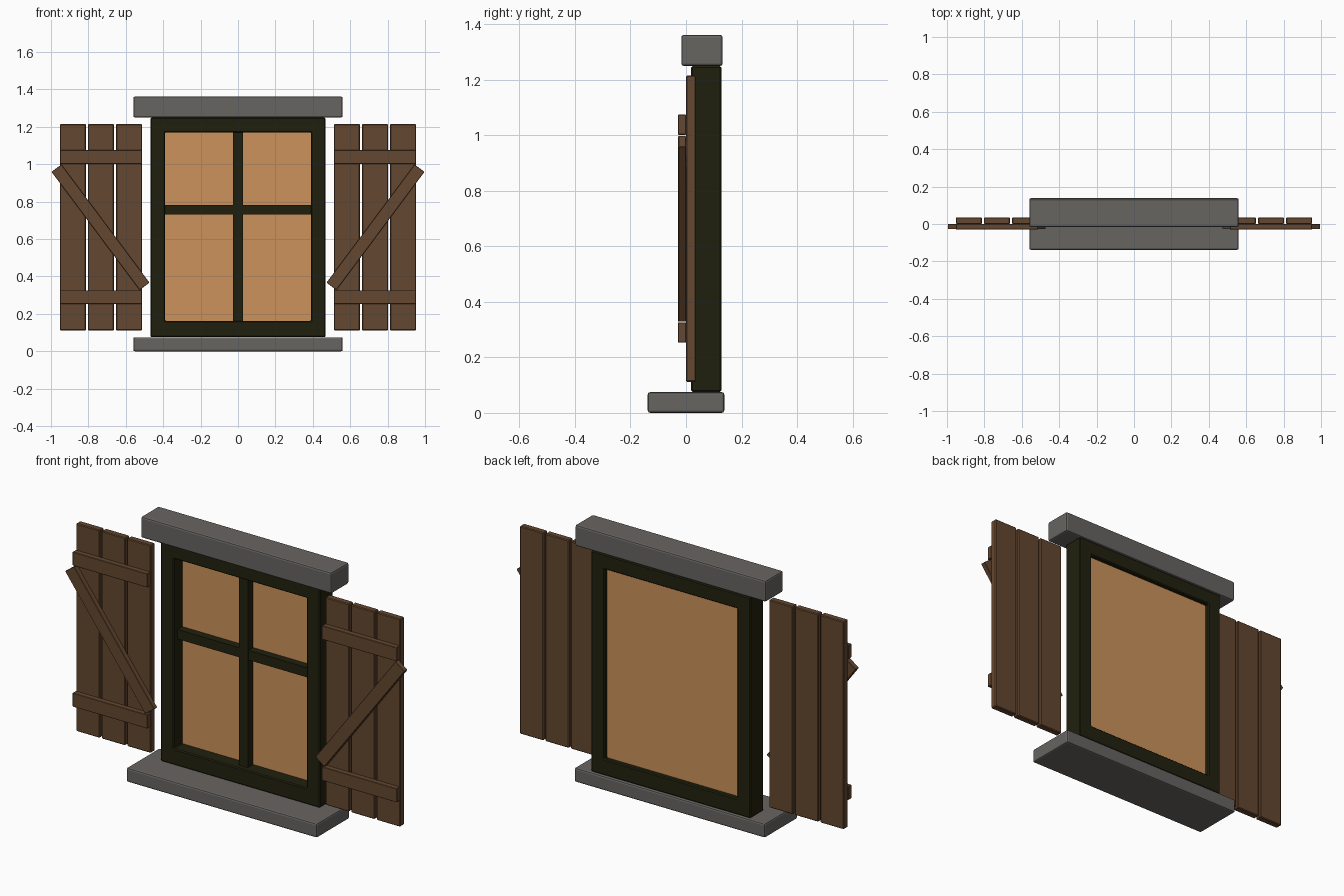
import bpy
import bmesh
from math import radians
from mathutils import Vector

old = bpy.data.objects.get("Cube")
if old:
    bpy.data.objects.remove(old, do_unlink=True)


def material(name, rgb):
    mat = bpy.data.materials.new(name)
    mat.use_nodes = True
    mat.diffuse_color = (*rgb, 1)
    mat.node_tree.nodes["Principled BSDF"].inputs["Base Color"].default_value = (*rgb, 1)
    return mat


wood = material("brown wood", (0.127, 0.063, 0.029))
stone = material("grey stone", (0.137, 0.128, 0.12))
dark = material("dark green paint", (0.0145, 0.0145, 0.0045))
amber = material("amber glass", (0.60, 0.29, 0.105))


def finish(name, bm, mat, bevel, segments=1):
    """Turn a bmesh into a named object with softened edges."""
    bmesh.ops.recalc_face_normals(bm, faces=bm.faces)
    mesh = bpy.data.meshes.new(name)
    bm.to_mesh(mesh)
    bm.free()
    mesh.materials.append(mat)
    obj = bpy.data.objects.new(name, mesh)
    bpy.context.collection.objects.link(obj)
    if bevel:
        mod = obj.modifiers.new("soft edges", 'BEVEL')
        mod.width = bevel
        mod.segments = segments
    return obj


def box(name, x, y, z, mat, bevel=0.0, segments=1):
    """Box from (min, max) ranges, with its origin at its centre."""
    spans = [Vector(r) for r in (x, y, z)]
    bm = bmesh.new()
    bmesh.ops.create_cube(bm, size=1)
    bmesh.ops.scale(bm, vec=[s.y - s.x for s in spans], verts=bm.verts)
    obj = finish(name, bm, mat, bevel, segments)
    obj.location = [(s.x + s.y) / 2 for s in spans]
    return obj


def ring(name, outer, inner, y, mat, bevel):
    """Rectangular frame; outer and inner are (half width, bottom, top)."""
    bm = bmesh.new()
    loops = []
    for w, lo, hi in (outer, inner):
        corners = ((-w, lo), (w, lo), (w, hi), (-w, hi))
        loops.append([bm.verts.new((px, y[0], pz)) for px, pz in corners])
    a, b = loops
    for i in range(4):
        j = (i + 1) % 4
        bm.faces.new((a[i], a[j], b[j], b[i]))
    ext = bmesh.ops.extrude_face_region(bm, geom=bm.faces[:])
    moved = [g for g in ext["geom"] if isinstance(g, bmesh.types.BMVert)]
    bmesh.ops.translate(bm, vec=(0, y[1] - y[0], 0), verts=moved)
    return finish(name, bm, mat, bevel)


# Stone sill and lintel
box("sill", (-0.56, 0.56), (-0.138, 0.138), (0, 0.075), stone, 0.009, 2)
box("lintel", (-0.56, 0.56), (-0.017, 0.132), (1.25, 1.362), stone, 0.009, 2)

# Window frame, glazing bars and pane
ring("window_frame", (0.468, 0.076, 1.249), (0.39, 0.162, 1.17), (0.018, 0.128), dark, 0.005)
box("vertical_glazing_bar", (-0.026, 0.026), (0.045, 0.095), (0.155, 1.175), dark)
box("horizontal_glazing_bar", (-0.395, 0.395), (0.05, 0.095), (0.732, 0.783), dark)
box("window_pane", (-0.395, 0.395), (0.09, 0.105), (0.157, 1.175), amber)

# Plank shutters, mirrored on both sides
for side, sign in (("left", 1), ("right", -1)):
    def span(lo, hi):
        return sorted((sign * lo, sign * hi))

    for i in range(3):
        start = 0.513 + i * 0.15
        box(f"{side}_shutter_plank_{i + 1}", span(start, start + 0.139),
            (0, 0.036), (0.112, 1.215), wood, 0.004)
    for level, z in (("lower", 0.253), ("upper", 1.002)):
        box(f"{side}_shutter_{level}_batten", span(0.513, 0.952),
            (-0.029, 0), (z, z + 0.073), wood, 0.002)
    brace = box(f"{side}_shutter_brace", span(0.735 - 0.394, 0.735 + 0.394),
                (-0.028, 0), (0.63, 0.696), wood, 0.002)
    brace.rotation_euler.y = -sign * radians(53.3)
